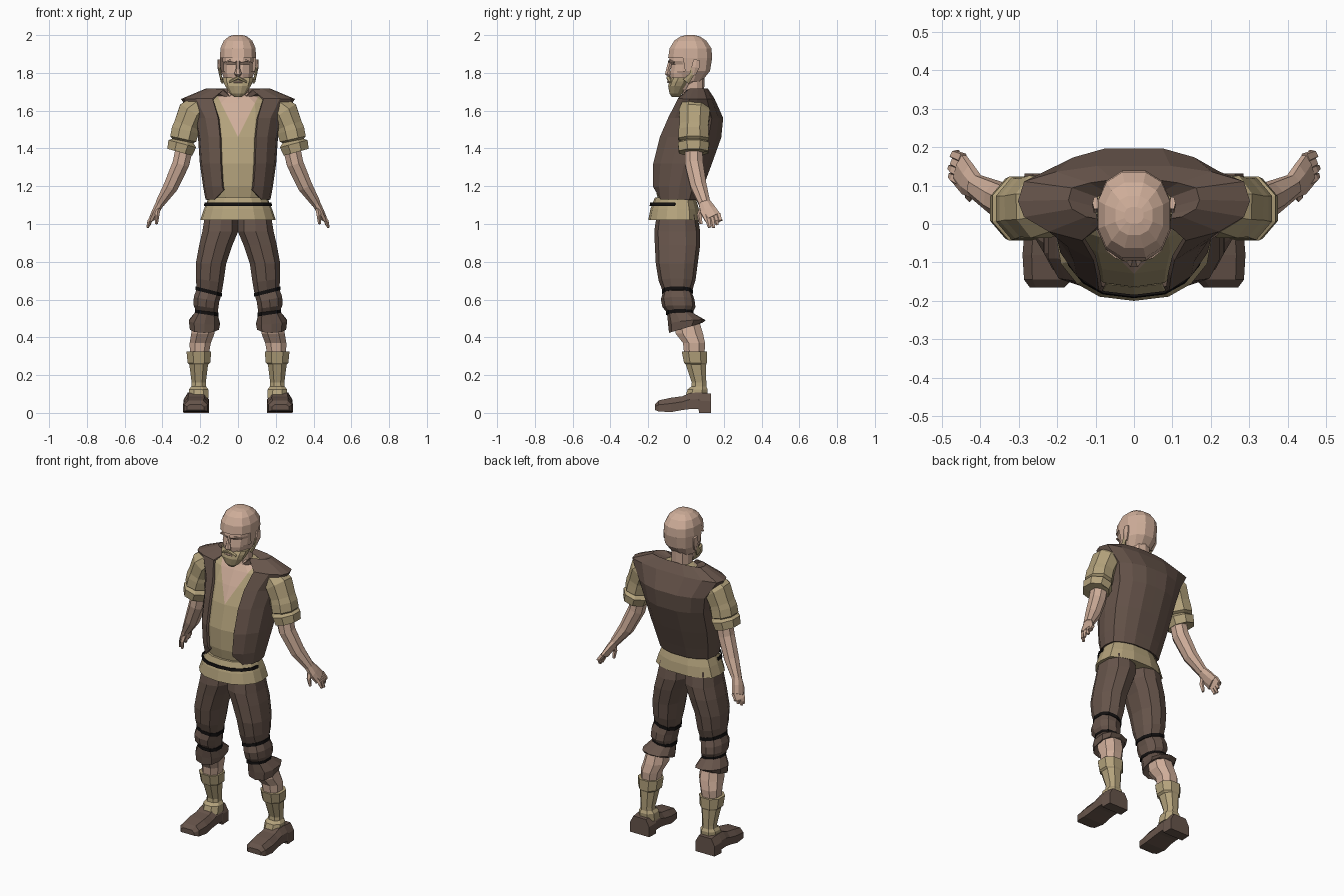
import bpy, bmesh, math
from mathutils import Vector


def material(name, rgb):
    m = bpy.data.materials.new(name)
    m.diffuse_color = (*rgb, 1)
    return m


SKIN = material("skin", (0.62, 0.42, 0.32))
KHAKI = material("khaki cloth", (0.45, 0.36, 0.20))
BROWN = material("brown leather", (0.135, 0.09, 0.07))
BLACK = material("black cord", (0.006, 0.005, 0.005))


def loft(name, rings, mats, side=1, keep=None, rule=None, caps=True, cuts=(), thick=0):
    """Skin a list of equal-length point rings; side=-1 mirrors in x."""
    bm = bmesh.new()
    rows = [[bm.verts.new((p[0] * side, p[1], p[2])) for p in r] for r in rings]
    n = len(rows[0])
    for a, b in zip(rows, rows[1:]):
        for i in range(n):
            j = (i + 1) % n
            f = (a[i], a[j], b[j], b[i])
            c = sum((v.co for v in f), Vector()) / 4
            if keep is None or keep(c):
                bm.faces.new(f)
    if caps:
        bm.faces.new(rows[0])
        bm.faces.new(rows[-1])
    for co, no in cuts:
        geom = bm.verts[:] + bm.edges[:] + bm.faces[:]
        bmesh.ops.bisect_plane(bm, geom=geom, plane_co=co, plane_no=no)
    loose = [v for v in bm.verts if not v.link_faces]
    bmesh.ops.delete(bm, geom=loose, context='VERTS')
    bmesh.ops.recalc_face_normals(bm, faces=bm.faces[:])
    if rule:
        for f in bm.faces:
            f.material_index = rule(f.calc_center_median())
    me = bpy.data.meshes.new(name)
    bm.to_mesh(me)
    bm.free()
    for m in mats:
        me.materials.append(m)
    ob = bpy.data.objects.new(name, me)
    bpy.context.collection.objects.link(ob)
    if thick:
        mod = ob.modifiers.new("thickness", 'SOLIDIFY')
        mod.thickness, mod.offset = thick, 0
    return ob


HALF = [(0, -1), (.45, -.92), (.74, -.68), (.95, -.3), (1, .1), (.95, .6), (.68, .84), (.32, 1)]
BODY = HALF + [(0, 1)] + [(-x, y) for x, y in HALF[:0:-1]]


def body(z, w, yf, yb):
    return [(x * w, (yf + yb) / 2 + y * (yb - yf) / 2, z) for x, y in BODY]


def oval(z, cx, w, yf, yb, tx=0, ty=0, n=10, power=.85):
    """Horizontal rounded ring, optionally tilted in x and y."""
    pts = []
    for i in range(n):
        t = math.tau * (i + .5) / n
        c, s = math.cos(t), math.sin(t)
        x = math.copysign(abs(c) ** power, c) * w
        y = math.copysign(abs(s) ** power, s) * (yb - yf) / 2
        pts.append((cx + x, (yf + yb) / 2 + y, z + tx * x + ty * y))
    return pts


def tube(path, n=8):
    """Rings square to a path of (x, y, z, radius along y, other radius)."""
    pts = [Vector(p[:3]) for p in path]
    rings = []
    for i, p in enumerate(path):
        d = (pts[min(i + 1, len(pts) - 1)] - pts[max(i - 1, 0)]).normalized()
        u = Vector((0, 1, 0))
        u = (u - d * u.dot(d)).normalized()
        v = d.cross(u)
        rings.append([pts[i] + u * p[3] * math.cos(math.tau * (k + .5) / n)
                      + v * p[4] * math.sin(math.tau * (k + .5) / n) for k in range(n)])
    return rings


# Vest, open at the front, with raised front corners
VEST = [(1.13, .165, -.165, .06), (1.2, .178, -.18, .085), (1.32, .195, -.18, .13),
        (1.46, .205, -.145, .18), (1.56, .228, -.10, .19), (1.66, .295, -.045, .145),
        (1.71, .17, 0, .115), (1.675, .09, -.02, .09)]
vest = loft("vest", [body(*s) for s in VEST], [BROWN], caps=False, thick=.014,
            keep=lambda c: not (abs(c.x) < .075 and c.y < .02))
for v in vest.data.vertices:
    if v.co.z < 1.14 and abs(v.co.x) < .1 and v.co.y < -.1:
        v.co.z += .05

# Shirt with a V neck showing the chest
shirt = [(z, w - .02, yf + .016, yb - .02) for z, w, yf, yb in VEST[:5]]
shirt = [(1.08, .15, -.155, .04)] + shirt + [(1.64, .2, -.04, .115), (1.695, .08, -.005, .095)]
loft("shirt", [body(*s) for s in shirt], [KHAKI, SKIN],
     cuts=[((0, 0, 1.46), (s, 0, -.5)) for s in (1, -1)],
     rule=lambda c: int(c.y < .02 and abs(c.x) < (c.z - 1.46) * .5))
loft("shirt_hem", [body(1.02, .2, -.2, .075), body(1.08, .18, -.188, .068),
                   body(1.14, .155, -.165, .05)], [KHAKI])
loft("belt_cord", [body(1.095, .178, -.19, .05), body(1.112, .174, -.187, .05)], [BLACK],
     keep=lambda c: c.y < -.05, caps=False, thick=.006)

# Neck and head
loft("neck", [oval(1.6, 0, .075, -.04, .11), oval(1.69, 0, .058, -.02, .095),
              oval(1.8, 0, .058, -.03, .10)], [SKIN])
loft("face", [oval(*s, n=12) for s in [
    (1.71, 0, .045, -.07, .03), (1.76, 0, .068, -.082, .08), (1.80, 0, .078, -.088, .1),
    (1.845, 0, .08, -.08, .11), (1.862, 0, .084, -.094, .11), (1.9, 0, .085, -.085, .11)]], [SKIN])
loft("hair_cap", [oval(*s, n=12) for s in [
    (1.755, 0, .07, -.05, .085), (1.81, 0, .093, -.075, .13), (1.88, 0, .098, -.098, .142),
    (1.93, 0, .096, -.09, .138), (1.97, 0, .078, -.065, .11), (1.993, 0, .05, -.03, .075),
    (2.0, 0, .025, 0, .045)]], [SKIN],
    keep=lambda c: not (c.y < -.03 and c.z < 1.88))
loft("nose", tube([(0, -.082, 1.865, .012, .009), (0, -.094, 1.82, .012, .012),
                   (0, -.098, 1.795, .016, .02), (0, -.085, 1.785, .01, .014)], 6), [SKIN])
# Beard, moustache and lips
loft("beard", [oval(*s, n=12) for s in [
    (1.672, 0, .02, -.075, -.035), (1.69, 0, .042, -.088, -.02), (1.73, 0, .07, -.096, .01),
    (1.755, 0, .08, -.09, .03), (1.775, 0, .084, -.078, .035)]], [KHAKI])
loft("moustache", tube([(-.045, -.08, 1.752, .012, .006), (0, -.092, 1.775, .014, .01),
                        (.045, -.08, 1.752, .012, .006)], 6), [KHAKI])
loft("lips", tube([(-.022, -.09, 1.75, .006, .004), (0, -.094, 1.752, .007, .006),
                   (.022, -.09, 1.75, .006, .004)], 6), [SKIN])

SHOE = [(-1, 0), (1, 0), (1, .6), (.65, 1), (-.65, 1), (-1, .6)]
for side, tag in ((1, "left_"), (-1, "right_")):
    # Sideburn and ear
    loft(tag + "sideburn", tube([(.084, 0, 1.755, .022, .008), (.094, .03, 1.79, .014, .006),
                                 (.097, .035, 1.83, .01, .005)], 6), [KHAKI], side)
    loft(tag + "ear", tube([(.092, .04, 1.79, .012, .008), (.1, .05, 1.83, .024, .009),
                            (.1, .055, 1.87, .018, .008)], 6), [SKIN], side)
    loft(tag + "brow", tube([(.012, -.09, 1.858, .006, .006), (.045, -.086, 1.866, .006, .006),
                             (.07, -.065, 1.855, .006, .005)], 4), [SKIN], side)

    # Sleeve with two rolled folds
    loft(tag + "sleeve", tube([
        (.19, .05, 1.64, .07, .06), (.245, .045, 1.59, .088, .08), (.272, .042, 1.52, .082, .074),
        (.28, .04, 1.495, .085, .078), (.29, .04, 1.45, .088, .076), (.292, .04, 1.44, .068, .062),
        (.295, .04, 1.425, .09, .082), (.308, .04, 1.38, .084, .074),
        (.306, .04, 1.385, .055, .05)]), [KHAKI], side)

    # Forearm, palm, fingers and thumb
    loft(tag + "forearm", tube([
        (.28, .04, 1.42, .05, .05), (.302, .042, 1.32, .052, .048), (.355, .066, 1.2, .046, .042),
        (.413, .098, 1.11, .033, .026)]), [SKIN], side)
    loft(tag + "palm", tube([
        (.41, .096, 1.115, .033, .024), (.432, .115, 1.075, .045, .021),
        (.452, .14, 1.035, .048, .017)]), [SKIN], side)
    tips = [(.478, .125, .982), (.479, .146, .98), (.468, .167, .995), (.455, .186, 1.022)]
    for i, tip in enumerate(tips):
        y = .107 + .021 * i
        loft(f"{tag}finger_{i + 1}", tube([
            (.445, y, 1.05, .016, .014), (.468, (y + tip[1]) / 2 + .002, 1.015, .014, .012),
            (*tip, .009, .007)], 5), [SKIN], side)
    loft(tag + "thumb", tube([(.422, .092, 1.09, .018, .014), (.428, .072, 1.045, .015, .012),
                              (.432, .08, 1.0, .009, .008)], 5), [SKIN], side)

    # Trouser leg, gathered twice and flared at the cuff
    loft(tag + "trouser_leg", [oval(*s) for s in [
        (1.05, .088, .09, -.155, .06), (.96, .094, .099, -.168, .075),
        (.89, .117, .092, -.165, .075), (.79, .143, .084, -.16, .062),
        (.70, .15, .076, -.145, .05, .15), (.64, .154, .068, -.122, .03, .25),
        (.60, .167, .07, -.133, .045, .2), (.56, .17, .068, -.125, .05, .15),
        (.53, .165, .06, -.1, .035, .15), (.48, .178, .086, -.095, .105, .1, .1),
        (.45, .178, .08, -.09, .085, 0, .3), (.47, .182, .055, -.06, .06)]], [BROWN], side)
    for k, (z, cx, w, yf, yb, tx) in enumerate([(.642, .154, .073, -.128, .036, .25),
                                                (.53, .165, .065, -.106, .04, .15)]):
        loft(f"{tag}knee_cord_{k + 1}", [oval(z - .01, cx, w, yf, yb, tx),
                                         oval(z + .01, cx, w, yf, yb, tx)], [BLACK], side)

    # Calf, sock and shoe
    loft(tag + "calf", [oval(*s, n=8) for s in [
        (.5, .18, .06, -.07, .07), (.42, .186, .066, -.06, .095), (.37, .2, .06, -.02, .105),
        (.28, .207, .05, -.01, .1)]], [SKIN], side)
    loft(tag + "sock", [oval(*s, n=8) for s in [
        (.325, .207, .055, -.015, .1), (.325, .207, .07, -.027, .115), (.265, .207, .064, -.015, .115),
        (.255, .208, .053, -.005, .11), (.16, .208, .04, .028, .11), (.14, .208, .042, .026, .11),
        (.125, .208, .054, .005, .118), (.08, .208, .056, -.01, .115)]], [KHAKI], side)
    shoe = [(-.165, .226, .045, .015, .045), (-.145, .224, .062, .008, .066),
            (-.08, .222, .068, .004, .08), (-.02, .221, .064, .015, .088), (.02, .221, .064, .02, .105),
            (.066, .221, .066, .02, .108), (.07, .221, .068, 0, .108), (.132, .221, .064, 0, .102)]
    loft(tag + "shoe", [[(cx + x * hx, y, z0 + t * (z1 - z0)) for x, t in SHOE]
                        for y, cx, hx, z0, z1 in shoe], [BROWN], side)
